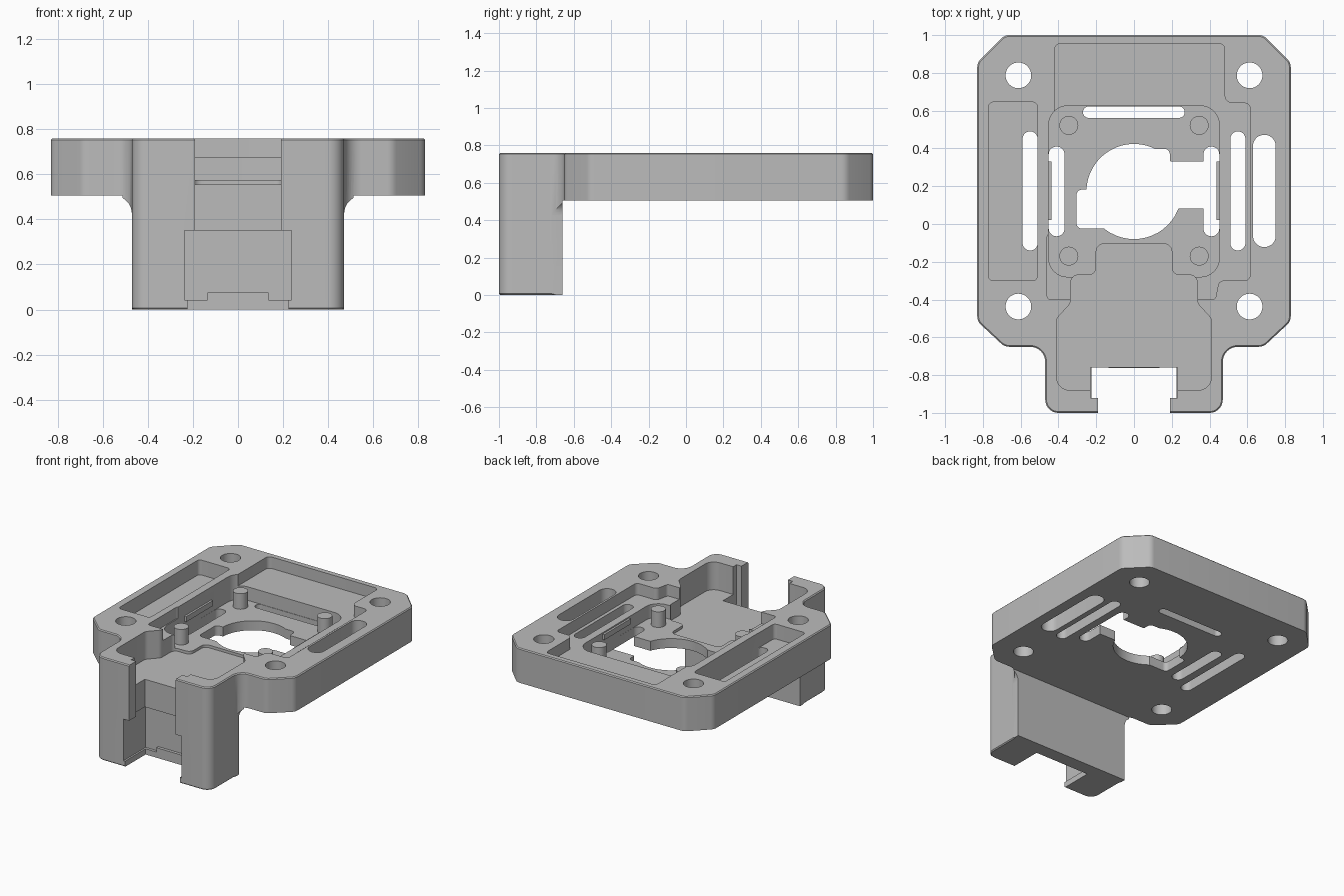
import bpy, bmesh, math
from mathutils import Vector, Matrix

if "Cube" in bpy.data.objects:
    bpy.data.objects.remove(bpy.data.objects["Cube"], do_unlink=True)

grey = bpy.data.materials.new("matte grey")
grey.use_nodes = True
grey.diffuse_color = (0.5, 0.5, 0.5, 1)
grey.node_tree.nodes["Principled BSDF"].inputs["Base Color"].default_value = (0.5, 0.5, 0.5, 1)

TOP, UNDER = 0.76, 0.505          # plate top and underside
SHELF, FLOOR, WELL = 0.675, 0.575, 0.555   # pocket floor heights
OVER = 1.2                        # cutters reach past the body


def rounded(corners):
    """Outline from (x, y, radius) corners."""
    out = []
    for i, (x, y, r) in enumerate(corners):
        p = Vector((x, y, 0))
        if not r:
            out.append(p)
            continue
        a = (Vector((*corners[i - 1][:2], 0)) - p).normalized()
        b = (Vector((*corners[(i + 1) % len(corners)][:2], 0)) - p).normalized()
        half = a.angle(b) / 2
        centre = p + (a + b).normalized() * r / math.sin(half)
        reach = r / math.tan(half)
        d1 = (p + a * reach - centre).normalized()
        d2 = (p + b * reach - centre).normalized()
        steps = max(3, round(d1.angle(d2) / math.radians(10)))
        out += [centre + d1.slerp(d2, k / steps) * r for k in range(steps + 1)]
    return out


def box(x0, x1, y0, y1, r=0):
    return rounded([(x0, y0, r), (x1, y0, r), (x1, y1, r), (x0, y1, r)])


def slot(x0, x1, y0, y1):
    return box(x0, x1, y0, y1, min(x1 - x0, y1 - y0) * 0.49)


def circle(x, y, r, n=48):
    return [Vector((x + r * math.cos(math.tau * k / n), y + r * math.sin(math.tau * k / n), 0))
            for k in range(n)]


def prism(name, outline, z0, z1, bevel=0, matrix=None):
    bm = bmesh.new()
    face = bm.faces.new([bm.verts.new((p.x, p.y, z0)) for p in outline])
    ext = bmesh.ops.extrude_face_region(bm, geom=[face])["geom"]
    bmesh.ops.translate(bm, vec=(0, 0, z1 - z0),
                        verts=[g for g in ext if isinstance(g, bmesh.types.BMVert)])
    bmesh.ops.recalc_face_normals(bm, faces=bm.faces)
    if bevel:
        rims = [e for e in bm.edges if abs(e.verts[0].co.z - e.verts[1].co.z) < 1e-5]
        bmesh.ops.bevel(bm, geom=rims, offset=bevel, segments=1, affect='EDGES')
    if matrix:
        bm.transform(matrix)
    mesh = bpy.data.meshes.new(name)
    bm.to_mesh(mesh)
    bm.free()
    mesh.materials.append(grey)
    ob = bpy.data.objects.new(name, mesh)
    bpy.context.collection.objects.link(ob)
    return ob


def cut(body, outline, z0, z1, matrix=None):
    tool = prism("cutter", outline, z0, z1, matrix=matrix)
    tool.hide_render = True
    mod = body.modifiers.new("cut", 'BOOLEAN')
    mod.operation, mod.solver, mod.object = 'DIFFERENCE', 'EXACT', tool
    graph = bpy.context.evaluated_depsgraph_get()
    mesh = bpy.data.meshes.new_from_object(body.evaluated_get(graph))
    body.modifiers.clear()
    body.data = mesh
    bpy.data.objects.remove(tool, do_unlink=True)


# Body: full outline, right half mirrored to the left
half = [(0.47, -1, 0.07), (0.47, -0.65, 0.08), (0.685, -0.65, 0.06), (0.83, -0.515, 0.06),
        (0.83, 0.855, 0.06), (0.685, 1, 0.06)]
outline = half + [(-x, y, r) for x, y, r in reversed(half)]
body = prism("mount_body", rounded(outline), 0, TOP, bevel=0.007)

# Space under the plate, leaving the front block and its flared gussets
cut(body, box(-OVER, OVER, -0.66, OVER), -1, UNDER)
upright = Matrix.Rotation(math.pi / 2, 4, 'X')
for s in (1, -1):
    flare = [(s * 0.471, -1, 0), (s * OVER, -1, 0), (s * OVER, UNDER, 0), (s * 0.471, UNDER, 0.08)]
    cut(body, rounded(flare), 0.655, OVER, upright)

# Shallow pockets: back and right run together, left stands alone
back_right = [(-0.42, 0.5, 0), (-0.42, 0.955, 0.03), (0.48, 0.955, 0.03), (0.48, 0.64, 0.04),
              (0.615, 0.64, 0.03), (0.615, -0.3, 0.03), (0.45, -0.3, 0.03), (0.43, -0.4, 0.02),
              (0.3, -0.4, 0), (0.3, 0.5, 0)]
cut(body, rounded(back_right), SHELF, OVER)
cut(body, box(-0.46, -0.3, -0.4, -0.05, 0.02), SHELF, OVER)
cut(body, box(-0.77, -0.512, -0.3, 0.645, 0.025), 0.65, OVER)

# Central well and the deeper front well
cut(body, box(-0.452, 0.452, -0.28, 0.625, 0.1), FLOOR, OVER)
side = [(0.41, -0.88, 0.07), (0.41, -0.5, 0.05), (0.335, -0.42, 0.05), (0.335, -0.27, 0.04),
        (0.2, -0.27, 0.04), (0.2, -0.105, 0.04)]
front_well = side + [(-x, y, r) for x, y, r in reversed(side)]
cut(body, rounded(front_well), WELL, OVER)

# Lens opening with its side notches
cut(body, circle(0, 0.172, 0.252), 0.3, OVER)
cut(body, box(-0.305, -0.1, -0.025, 0.182, 0.03), 0.3, 0.7)
cut(body, box(0.1, 0.41, 0.082, 0.33, 0.02), 0.3, 0.6)
cut(body, box(0.05, 0.19, 0.25, 0.398, 0.03), 0.3, 0.7)

# Vent slots
for s in (1, -1):
    x0, x1 = sorted((s * 0.368, s * 0.4515))
    cut(body, slot(x0, x1, -0.065, 0.41), 0.3, 0.6)
    x0, x1 = sorted((s * 0.51, s * 0.59))
    cut(body, slot(x0, x1, -0.14, 0.49), 0.3, OVER)
cut(body, slot(0.63, 0.75, -0.122, 0.472), 0.3, OVER)
cut(body, slot(-0.27, 0.268, 0.562, 0.622), 0.3, OVER)

# Corner screw holes
for x in (-0.612, 0.612):
    for y in (-0.437, 0.787):
        cut(body, circle(x, y, 0.068), 0.3, OVER)

# Connector bay in the front block
cut(body, box(-0.23, 0.23, -0.92, -0.76), 0.045, OVER)
cut(body, box(-0.19, 0.19, -OVER, -0.9), 0.3, OVER)
cut(body, box(-0.237, 0.237, -OVER, -0.74), 0.042, 0.35)
cut(body, box(-0.224, 0.224, -OVER, -0.76), -0.1, 0.1)
parts = [body, prism("connector_lip", box(-0.135, 0.135, -0.762, -0.73), 0.03, 0.075)]

# Locating pegs and snap clips
for x, side_name in ((-0.345, "right"), (0.345, "left")):
    for y, end in ((-0.17, "front"), (0.522, "back")):
        parts.append(prism(f"{end}_{side_name}_peg", circle(x, y, 0.05, 32), 0.54, 0.69))
    edge = math.copysign(0.447, x)
    parts.append(prism(f"{side_name}_clip", box(edge - 0.01, edge + 0.01, 0.02, 0.33), 0.625, 0.665))

# Smooth curved walls, keep hard edges
bpy.ops.object.select_all(action='DESELECT')
for ob in parts:
    ob.select_set(True)
bpy.context.view_layer.objects.active = body
bpy.ops.object.shade_smooth_by_angle(angle=math.radians(30))
